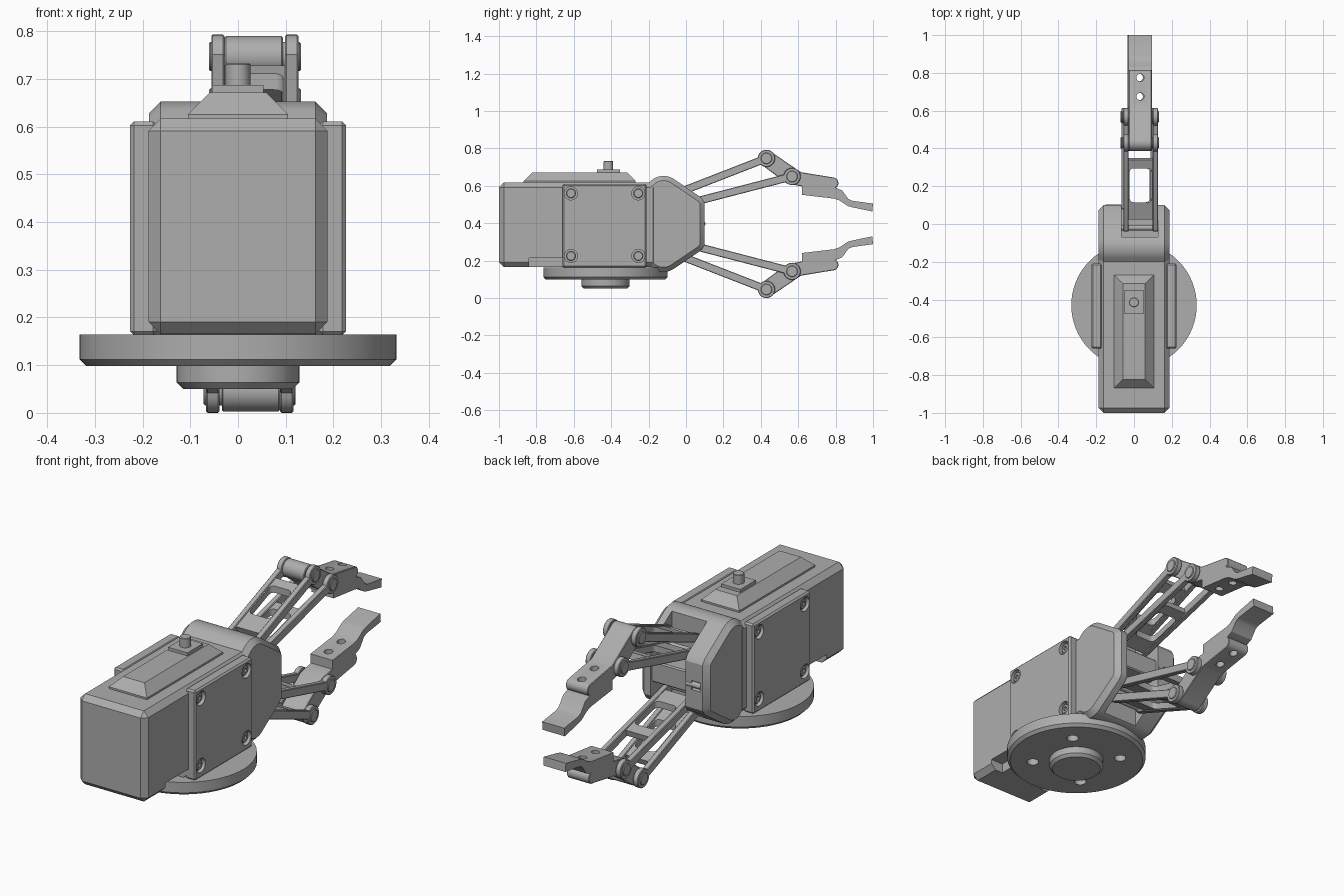
import bpy, bmesh, math
from mathutils import Matrix, Vector

scene = bpy.context.scene
if "Cube" in scene.objects:
    bpy.data.objects.remove(scene.objects["Cube"], do_unlink=True)

grey = bpy.data.materials.new("satin grey")
grey.use_nodes = True
GREY = (0.42, 0.42, 0.42, 1)
grey.diffuse_color = GREY
grey.node_tree.nodes["Principled BSDF"].inputs["Base Color"].default_value = GREY


def finish(name, bm):
    bmesh.ops.recalc_face_normals(bm, faces=bm.faces)
    mesh = bpy.data.meshes.new(name)
    bm.to_mesh(mesh)
    bm.free()
    mesh.materials.append(grey)
    ob = bpy.data.objects.new(name, mesh)
    scene.collection.objects.link(ob)
    return ob


def bevel(bm, edges, width, segments=1):
    bmesh.ops.bevel(bm, geom=edges, offset=width, segments=segments,
                    profile=0.5, affect='EDGES')


def box(name, x, y, z, width=0, pick=lambda e: True, segments=1):
    bm = bmesh.new()
    bmesh.ops.create_cube(bm, size=1)
    for v in bm.verts:
        v.co = [r[0] if c < 0 else r[1] for c, r in zip(v.co, (x, y, z))]
    if width:
        bevel(bm, [e for e in bm.edges if pick(e)], width, segments)
    return finish(name, bm)


def prism(name, outline, x0, x1, width=0):
    """Extrude a (y, z) outline along x, chamfering the end rims."""
    bm = bmesh.new()
    face = bm.faces.new([bm.verts.new((x0, y, z)) for y, z in outline])
    side = bmesh.ops.extrude_face_region(bm, geom=[face])["geom"]
    for v in side:
        if isinstance(v, bmesh.types.BMVert):
            v.co.x = x1
    if width:
        rims = [e for e in bm.edges if abs(e.verts[0].co.x - e.verts[1].co.x) < 1e-6]
        bevel(bm, rims, width)
    return finish(name, bm)


def cylinder(name, centre, r, length, axis='Z', width=0, rim=0, sides=32):
    """rim: -1 chamfers the lower rim, 1 the upper, 0 both."""
    bm = bmesh.new()
    bmesh.ops.create_cone(bm, cap_ends=True, segments=sides, radius1=r, radius2=r, depth=length)
    if width:
        bevel(bm, [e for e in bm.edges if abs(e.verts[0].co.z - e.verts[1].co.z) < 1e-6
                   and e.verts[0].co.z * rim >= 0], width)
    turn = Matrix.Rotation(math.pi / 2, 4, 'Y') if axis == 'X' else Matrix()
    bm.transform(Matrix.Translation(centre) @ turn)
    return finish(name, bm)


def cut(ob, cutters):
    for c in cutters:
        mod = ob.modifiers.new("cut", 'BOOLEAN')
        mod.operation, mod.solver, mod.object = 'DIFFERENCE', 'EXACT', c
        bpy.context.view_layer.objects.active = ob
        bpy.ops.object.modifier_apply(modifier=mod.name)
        bpy.data.objects.remove(c, do_unlink=True)


def arc(cy, cz, r, a0, a1, n=16):
    return [(cy + r * math.cos(math.radians(a0 + (a1 - a0) * i / n)),
             cz + r * math.sin(math.radians(a0 + (a1 - a0) * i / n))) for i in range(n + 1)]


MID = 0.3965          # height of the jaw axis
PIVOT_Y = -0.43       # centre of the turntable

# Motor housing with side notches under its tail
body = box("motor_housing", (-0.188, 0.188), (-1, -0.15), (0.165, 0.617), 0.026)
cut(body, [box("notch", (s * 0.12 - 0.1 + s * 0.1, s * 0.12 + 0.1 + s * 0.1),
               (-0.84, -0.66), (0.1, 0.213)) for s in (-1, 1)])

# Side plates with recessed screws
for s, side in ((1, "left"), (-1, "right")):
    xs = sorted((s * 0.17, s * 0.226))
    plate = box(side + "_side_plate", xs, (-0.66, -0.21), (0.163, 0.611), 0.008)
    spots = [(s * 0.226, y, z) for y in (-0.615, -0.255) for z in (0.225, 0.56)]
    cut(plate, [cylinder("pocket", p, 0.035, 0.04, 'X') for p in spots])
    for i, p in enumerate(spots):
        screw = cylinder(f"{side}_screw_{i + 1}", (s * 0.207, p[1], p[2]), 0.025, 0.022, 'X', 0.003)
        cut(screw, [cylinder("socket", (s * 0.22, p[1], p[2]), 0.012, 0.02, 'X', sides=6)])

# Forked head that carries the jaws
upper = [(0.1, 0.51), (0.085, 0.535)] + arc(-0.12, 0.553, 0.1, 55, 125, 10) + [(-0.22, 0.6)]
outline = upper + [(y, 2 * MID - z) for y, z in reversed(upper)]
head = prism("forked_head", outline, -0.187, 0.187, 0.025)
cut(head, [box("slot", (-0.067, 0.127), (-0.07, 0.2), (0, 0.9)),
           cylinder("pin_hole", (-0.126, 0.1, MID), 0.022, 0.05, 'X')])
box("head_bridge", (-0.08, 0.14), (-0.09, 0.085), (0.345, 0.45), 0.006)
cylinder("head_pin", (-0.11, 0.09, MID), 0.014, 0.08, 'X')

# Turntable and its hub
disc = cylinder("turntable", (0, PIVOT_Y, 0.131), 0.332, 0.066, width=0.014, rim=-1, sides=64)
cut(disc, [cylinder("bolt_hole", (0.21 * math.cos(a), PIVOT_Y + 0.21 * math.sin(a), 0.1), 0.028, 0.06)
           for a in (math.radians(45 + 90 * i) for i in range(4))])
cylinder("turntable_hub", (0, PIVOT_Y, 0.08), 0.129, 0.06, width=0.014, rim=-1, sides=48)

# Sloped cover, foot and button on top
box("top_cover", (-0.105, 0.105), (-0.868, -0.27), (0.6, 0.672), 0.046,
    lambda e: all(v.co.z > 0.65 for v in e.verts))
box("button_base", (-0.053, 0.053), (-0.475, -0.353), (0.66, 0.687))
cylinder("button", (0, -0.415, 0.705), 0.026, 0.056, width=0.003, rim=1)

# Jaw parts, built for the top and turned over for the bottom
jaw = []
X0, X1, T = -0.056, 0.127, 0.028


def link(name, root, tip, r, half):
    """A pair of side bars with a round eye, joined by a windowed web."""
    root, tip = Vector(root), Vector(tip)
    d = tip - root
    angle = math.degrees(math.atan2(d.y, d.x))
    n = Vector((-d.y, d.x)).normalized() * half
    spread = 180 - math.degrees(math.asin(half / r))
    shape = arc(*tip, r, angle - spread, angle + spread, 24) + arc(*root, half, angle + 90, angle + 270, 8)
    jaw.append(prism(name + "_left_bar", shape, X1 - T, X1, 0.003))
    jaw.append(prism(name + "_right_bar", shape, X0, X0 + T, 0.003))

    def at(y):
        return root + d * ((y - root.x) / d.x)
    a, b = at(0.03), at(0.345)
    m = n * 0.75
    web = prism(name + "_web", [a - m, b - m, b + m, a + m], X0 + 0.01, X1 - 0.01)
    cut(web, [box("window", (-0.023, 0.094), (0.115, 0.295), (0, 1), 0.02,
                  lambda e: abs(e.verts[0].co.z - e.verts[1].co.z) > 0.5, 4)])
    jaw.append(web)
    # Pivot pin with raised ring ends
    jaw.append(cylinder(name + "_pin", ((X0 + X1) / 2, *tip), r * 0.66, X1 - X0 + 0.01, 'X', 0.003))
    jaw.append(cylinder(name + "_root_pin", ((X0 + X1) / 2, *root), 0.014, 0.21, 'X'))


A, B = (0.43, 0.747), (0.567, 0.65)
link("outer_link", (-0.02, 0.572), A, 0.046, 0.021)
link("inner_link", (-0.02, 0.498), B, 0.046, 0.021)

# Finger carrier between the two pivots
carrier = prism("finger_carrier", arc(*A, 0.043, 54, 234, 16) + [(0.54, 0.612), (0.62, 0.597), (0.79, 0.585)]
                + arc(0.785, 0.615, 0.03, -70, 75, 8) + [(0.615, 0.673)], X0 + T, 0.094, 0.003)
finger = prism("finger_tip", [(0.62, 0.6), (0.62, 0.552), (0.79, 0.532), (0.82, 0.522), (0.865, 0.492),
                              (0.89, 0.485), (0.996, 0.463), (1, 0.505), (0.89, 0.52), (0.868, 0.53),
                              (0.835, 0.575), (0.8, 0.59)], X0 + T, 0.094)
for part in (carrier, finger):
    cut(part, [cylinder("finger_hole", (0.033, y, 0.6), 0.02, 0.3) for y in (0.675, 0.775)])
jaw += [carrier, finger]

turn = (Matrix.Translation((0.03, 0, MID)) @ Matrix.Rotation(math.pi, 4, 'Y')
        @ Matrix.Translation((-0.03, 0, -MID)))
for ob in jaw:
    twin = ob.copy()
    twin.data = ob.data.copy()
    twin.data.transform(turn)
    twin.name = "lower_" + ob.name
    ob.name = "upper_" + ob.name
    scene.collection.objects.link(twin)

# Smooth round parts, keeping the chamfers crisp
bpy.ops.object.select_all(action='DESELECT')
for ob in scene.objects:
    if ob.type == 'MESH':
        ob.select_set(True)
        bpy.context.view_layer.objects.active = ob
bpy.ops.object.shade_smooth_by_angle(angle=math.radians(30))
